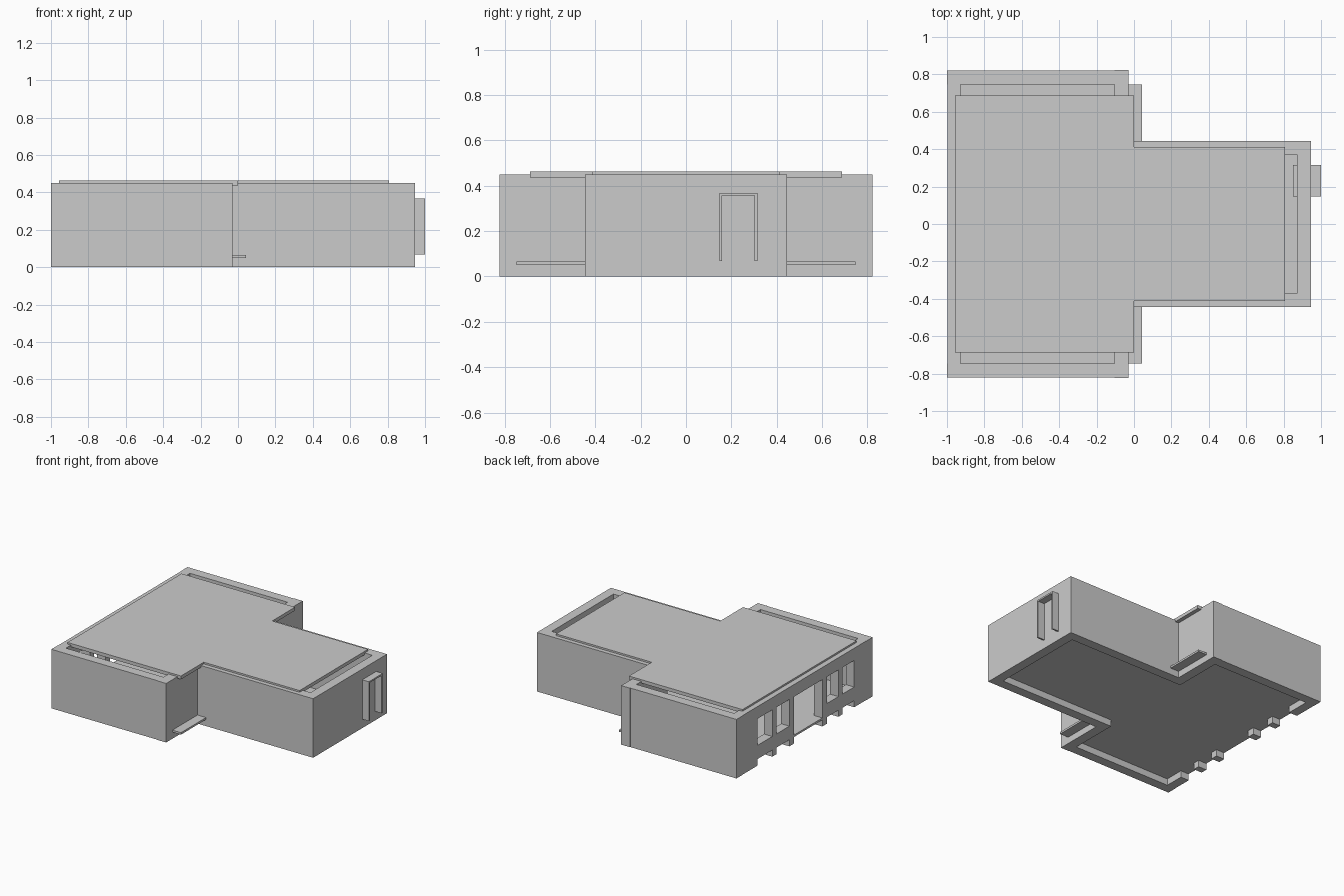
import bpy, bmesh

if "Cube" in bpy.data.objects:
    bpy.data.objects.remove(bpy.data.objects["Cube"])

H = 0.45     # wall height
T = 0.073    # wall thickness


def box(name, x0, x1, y0, y1, z0, z1):
    bm = bmesh.new()
    bmesh.ops.create_cube(bm, size=1)
    for v in bm.verts:
        v.co.x = x0 if v.co.x < 0 else x1
        v.co.y = y0 if v.co.y < 0 else y1
        v.co.z = z0 if v.co.z < 0 else z1
    return finish(name, bm)


def slab(name, outline, z0, z1):
    # half outline (y >= 0) mirrored across the centre line, then extruded
    pts = outline + [(x, -y) for x, y in reversed(outline)]
    bm = bmesh.new()
    f = bm.faces.new([bm.verts.new((x, y, z0)) for x, y in pts])
    r = bmesh.ops.extrude_face_region(bm, geom=[f])
    for v in r["geom"]:
        if isinstance(v, bmesh.types.BMVert):
            v.co.z = z1
    return finish(name, bm)


def finish(name, bm):
    bmesh.ops.recalc_face_normals(bm, faces=bm.faces)
    me = bpy.data.meshes.new(name)
    bm.to_mesh(me)
    bm.free()
    ob = bpy.data.objects.new(name, me)
    bpy.context.collection.objects.link(ob)
    return ob


# side walls, shoulder walls and wing walls, both sides
for s, side in ((1, "north"), (-1, "south")):
    def wall(name, x0, x1, y0, y1):
        box(f"{side}_{name}", x0, x1, min(s * y0, s * y1), max(s * y0, s * y1), 0, H)
    wall("side_wall", -1, -0.105, 0.82 - T, 0.82)
    wall("shoulder_wall", -0.105, -0.03, 0.372, 0.823)
    wall("wing_wall", -0.03, 0.945, 0.445 - T, 0.445)
box("wing_end_wall", 0.945 - T, 0.945, -0.372, 0.372, 0, H)

# rear facade: piers with window and door openings between
BX0, BX1 = -0.998, -0.928
piers = [(-0.747, -0.60), (-0.46, -0.41), (-0.27, -0.217),
         (0.125, 0.18), (0.335, 0.386), (0.567, 0.747)]
for i, (a, b) in enumerate(piers):
    box(f"facade_pier_{i}", BX0, BX1, a, b, 0, H)
for i in range(5):
    a, b = piers[i][1], piers[i + 1][0]
    box(f"facade_lintel_{i}", BX0, BX1, a, b, 0.357, H)
    if i != 2:
        box(f"facade_sill_{i}", BX0, BX1, a, b, 0.05, 0.154)
box("door_threshold", BX0, BX1, piers[2][1], piers[3][0], 0.05, 0.065)

# floor slab, projecting as ledges beside the wing
slab("floor", [(-0.94, 0.747), (0.042, 0.747), (0.042, 0.40), (0.88, 0.40)], 0.05, 0.065)

# roof slab
slab("roof", [(-0.957, 0.687), (0, 0.687), (0, 0.412), (0.808, 0.412)], 0.437, 0.463)

# door frame on the wing end
box("door_frame_left", 0.85, 1, 0.147, 0.159, 0.068, 0.368)
box("door_frame_right", 0.85, 1, 0.303, 0.315, 0.068, 0.368)
box("door_frame_top", 0.85, 1, 0.159, 0.303, 0.356, 0.368)
